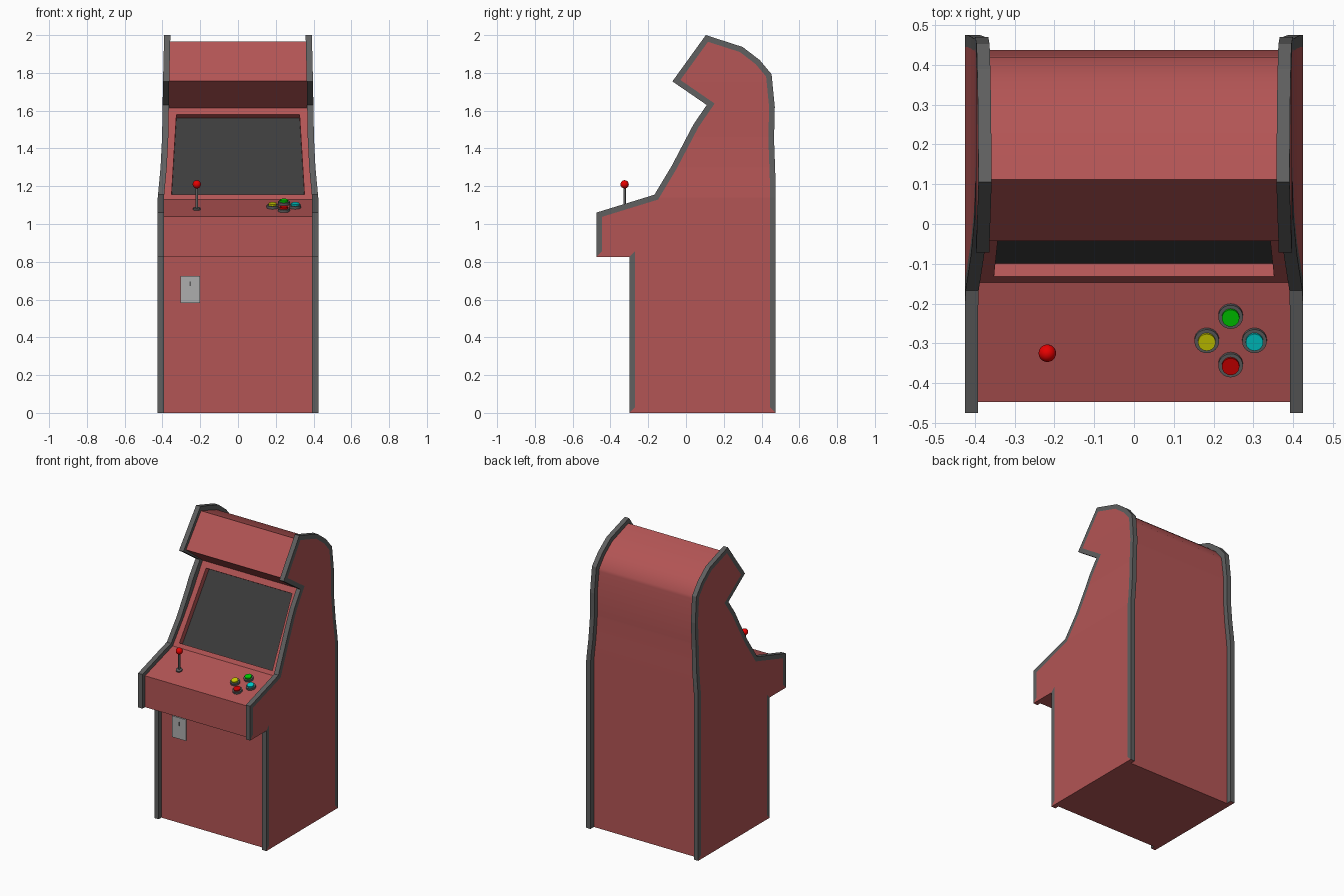
import bpy, bmesh, math
from mathutils import Vector, Matrix

if "Cube" in bpy.data.objects:
    bpy.data.objects.remove(bpy.data.objects["Cube"])


def material(name, r, g, b):
    m = bpy.data.materials.new(name)
    m.diffuse_color = (r, g, b, 1)
    m.use_nodes = True
    m.node_tree.nodes["Principled BSDF"].inputs["Base Color"].default_value = m.diffuse_color
    return m


RED = material("red_panel", 0.45, 0.09, 0.09)
TRIM = material("dark_trim", 0.115, 0.115, 0.115)
GLASS = material("screen_glass", 0.045, 0.045, 0.045)
STEEL = material("steel", 0.42, 0.42, 0.42)
BALL = material("ball_red", 0.8, 0.0, 0.0)

# Half width of the cabinet at each height; it narrows above the controls
WIDTHS = [(0, 0.425), (1.14, 0.425), (1.3, 0.41), (1.46, 0.402), (1.755, 0.397), (2.0, 0.391)]


def half_width(z):
    for (z0, w0), (z1, w1) in zip(WIDTHS, WIDTHS[1:]):
        if z <= z1:
            return w0 + (w1 - w0) * (z - z0) / (z1 - z0)
    return WIDTHS[-1][1]


def finish(bm, name, mats, smooth=False):
    bmesh.ops.recalc_face_normals(bm, faces=bm.faces[:])
    me = bpy.data.meshes.new(name)
    bm.to_mesh(me)
    bm.free()
    for m in mats:
        me.materials.append(m)
    ob = bpy.data.objects.new(name, me)
    bpy.context.collection.objects.link(ob)
    bpy.context.view_layer.objects.active = ob
    if smooth:
        bpy.ops.object.select_all(action='DESELECT')
        ob.select_set(True)
        bpy.ops.object.shade_smooth_by_angle(angle=math.radians(32))
    return ob


def prism(profile, x0, x1):
    """Closed prism of a (y, z) profile; returns bmesh and its cap at x1."""
    bm = bmesh.new()
    base = bm.faces.new([bm.verts.new((x0, y, z)) for y, z in profile])
    ext = bmesh.ops.extrude_face_region(bm, geom=[base], use_keep_orig=True)["geom"]
    for v in ext:
        if isinstance(v, bmesh.types.BMVert):
            v.co.x = x1
    cap = [f for f in ext if isinstance(f, bmesh.types.BMFace)][0]
    bmesh.ops.recalc_face_normals(bm, faces=bm.faces[:])
    return bm, cap


def taper(bm):
    """Cut at the width breakpoints, then pull the sides in."""
    for z, _ in WIDTHS[1:-1]:
        bmesh.ops.bisect_plane(bm, geom=bm.verts[:] + bm.edges[:] + bm.faces[:],
                               plane_co=(0, 0, z), plane_no=(0, 0, 1), dist=1e-4)
    for v in bm.verts:
        v.co.x -= math.copysign(0.425 - half_width(v.co.z), v.co.x)


def cylinder(name, mat, r, depth, loc, tilt=0.0, seg=24):
    bm = bmesh.new()
    mtx = Matrix.Translation(loc) @ Matrix.Rotation(tilt, 4, 'X')
    bmesh.ops.create_cone(bm, cap_ends=True, segments=seg, radius1=r, radius2=r,
                          depth=depth, matrix=mtx)
    return finish(bm, name, [mat], True)


def box(name, mat, size, loc):
    bm = bmesh.new()
    bmesh.ops.create_cube(bm, size=1,
                          matrix=Matrix.Translation(loc) @ Matrix.Diagonal((*size, 1)))
    return finish(bm, name, [mat])


# Side slabs: grey edge trim around an inset red panel
side = [(-0.30, 0), (-0.30, 0.825), (-0.475, 0.825), (-0.475, 1.06), (-0.167, 1.155),
        (-0.077, 1.305), (0.04, 1.528), (0.11, 1.63), (-0.072, 1.755), (0.105, 2.0),
        (0.30, 1.937), (0.39, 1.868), (0.453, 1.793), (0.47, 1.62), (0.466, 1.45),
        (0.475, 1.2), (0.475, 0)]
for name, s in (("left_side_panel", -1), ("right_side_panel", 1)):
    bm, cap = prism(side, s * 0.392, s * 0.425)
    bmesh.ops.inset_region(bm, faces=[cap], thickness=0.03, use_even_offset=True)
    cap.material_index = 1
    for f in bm.faces:
        c = f.calc_center_median()
        under = c.z < 0.03 or (0.82 < c.z < 0.85 and c.y < -0.3)
        if under:
            f.material_index = 1
    taper(bm)
    finish(bm, name, [TRIM, RED])

# Cabinet body between the sides
P0, P1 = Vector((0, -0.147, 1.13)), Vector((0, 0.14, 1.615))
body_profile = [(-0.27, 0), (-0.27, 0.825), (-0.447, 0.825), (-0.447, 1.04),
                (P0.y, P0.z), (P1.y, P1.z), (-0.043, 1.757), (0.112, 1.967),
                (0.285, 1.908), (0.365, 1.845), (0.42, 1.775), (0.437, 1.62),
                (0.433, 1.45), (0.438, 1.2), (0.438, 0)]
bm, _ = prism(body_profile, -0.393, 0.393)
taper(bm)
body = finish(bm, "cabinet_body", [RED], True)

# Recessed screen opening cut into the bezel
up = (P1 - P0).normalized()
out = Vector((0, -up.z, up.y))


def bezel(z, x, d):
    p = P0 + up * ((z - P0.z) / up.z) + out * d
    return (x, p.y, p.z)


def screen_quad(bm, d):
    return [bm.verts.new(bezel(z, x, d)) for x, z in
            ((-0.352, 1.155), (0.352, 1.155), (0.326, 1.58), (-0.326, 1.58))]


bm = bmesh.new()
a, b = screen_quad(bm, 0.03), screen_quad(bm, -0.04)
bm.faces.new(a)
bm.faces.new(b[::-1])
for i in range(4):
    j = (i + 1) % 4
    bm.faces.new((a[j], a[i], b[i], b[j]))
cutter = finish(bm, "screen_cutter", [RED])
cutter.hide_render = True
mod = body.modifiers.new("screen_recess", 'BOOLEAN')
mod.operation, mod.object, mod.solver = 'DIFFERENCE', cutter, 'EXACT'
bpy.context.view_layer.objects.active = body
bpy.ops.object.modifier_apply(modifier=mod.name)
bpy.data.objects.remove(cutter)

# Screen glass at the bottom of the recess
bm = bmesh.new()
bm.faces.new(screen_quad(bm, -0.038))
screen = finish(bm, "screen", [GLASS])
if screen.data.polygons[0].normal.dot(out) < 0:
    screen.data.flip_normals()

# Sloped control panel placement
tilt = math.atan2(0.09, 0.30)
normal = Vector((0, -math.sin(tilt), math.cos(tilt)))


def on_panel(x, y, h=0.0):
    return Vector((x, y, 1.04 + (y + 0.447) * 0.30)) + normal * h


# Joystick
base = on_panel(-0.218, -0.325)
cylinder("joystick_base", TRIM, 0.02, 0.01, base + normal * 0.004, tilt)
cylinder("joystick_shaft", TRIM, 0.0065, 1.205 - base.z, (base.x, base.y, (base.z + 1.205) / 2), seg=12)
bm = bmesh.new()
bmesh.ops.create_uvsphere(bm, u_segments=24, v_segments=12, radius=0.022,
                          matrix=Matrix.Translation((base.x, base.y, 1.21)))
finish(bm, "joystick_ball", [BALL], True)

# Four buttons in a diamond, each with a dark collar
for name, dx, dy, col in (("green", 0, 0.061, (0.0, 0.6, 0.0)), ("red", 0, -0.061, (0.6, 0.0, 0.0)),
                          ("yellow", -0.06, 0, (0.6, 0.6, 0.0)), ("cyan", 0.06, 0, (0.0, 0.6, 0.6))):
    x, y = 0.243 + dx, -0.291 + dy
    cylinder(name + "_button_collar", TRIM, 0.031, 0.02, on_panel(x, y, 0.004), tilt)
    cylinder(name + "_button", material(name + "_button", *col), 0.022, 0.03, on_panel(x, y, 0.009), tilt)

# Coin plate with slot
box("coin_plate", STEEL, (0.105, 0.016, 0.145), (-0.2525, -0.272, 0.653))
box("coin_slot", TRIM, (0.007, 0.004, 0.025), (-0.2525, -0.2795, 0.684))
